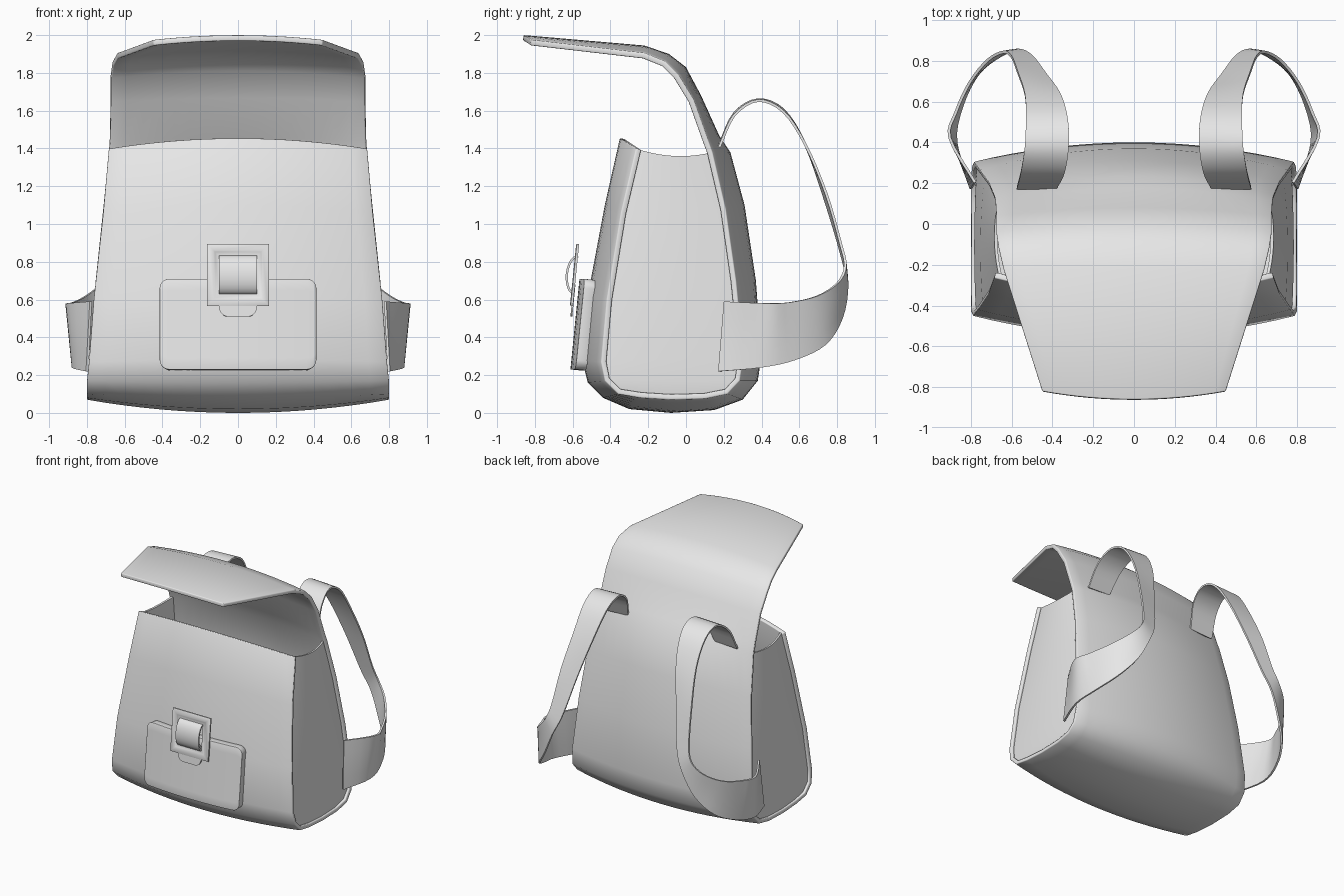
import bpy
import bmesh
from math import sin, cos, pi, radians
from mathutils import Vector

default_cube = bpy.data.objects.get("Cube")
if default_cube:
    bpy.data.objects.remove(default_cube, do_unlink=True)

grey = bpy.data.materials.new("plain_grey")
grey.use_nodes = True
grey.diffuse_color = (0.8, 0.8, 0.8, 1)
grey.node_tree.nodes["Principled BSDF"].inputs["Base Color"].default_value = grey.diffuse_color


def sheet(name, rows, thickness=0.0, bevel=0.0, mirror=False, ring=False):
    """Skin a grid of points, then thicken, round and shade it."""
    bm = bmesh.new()
    grid = [[bm.verts.new(p) for p in row] for row in rows]
    count_rows, count_cols = len(grid), len(grid[0])
    for i in range(count_rows if ring else count_rows - 1):
        below = (i + 1) % count_rows
        for j in range(count_cols if ring else count_cols - 1):
            beside = (j + 1) % count_cols
            bm.faces.new((grid[i][j], grid[below][j], grid[below][beside], grid[i][beside]))
    bmesh.ops.remove_doubles(bm, verts=bm.verts, dist=0.0001)
    if ring:
        bmesh.ops.recalc_face_normals(bm, faces=bm.faces)
    mesh = bpy.data.meshes.new(name)
    bm.to_mesh(mesh)
    bm.free()
    mesh.materials.append(grey)
    obj = bpy.data.objects.new(name, mesh)
    bpy.context.collection.objects.link(obj)
    if mirror:
        modifier = obj.modifiers.new("mirror", 'MIRROR')
        modifier.use_mirror_merge = False
    if thickness:
        modifier = obj.modifiers.new("thickness", 'SOLIDIFY')
        modifier.thickness = thickness
        modifier.offset = -1
    if bevel:
        modifier = obj.modifiers.new("rounded_edges", 'BEVEL')
        modifier.width = bevel
        modifier.segments = 2
        modifier.limit_method = 'ANGLE'
        modifier.angle_limit = radians(60)
    bpy.ops.object.select_all(action='DESELECT')
    obj.select_set(True)
    bpy.context.view_layer.objects.active = obj
    bpy.ops.object.convert(target='MESH')
    bpy.ops.object.shade_smooth_by_angle(angle=radians(48))
    return obj


def smooth_path(points, steps):
    """Catmull-Rom curve through the given points."""
    points = [Vector(p) for p in points]
    padded = [points[0] * 2 - points[1]] + points + [points[-1] * 2 - points[-2]]
    path = []
    for a, b, c, d in zip(padded, padded[1:], padded[2:], padded[3:]):
        for k in range(steps):
            t = k / steps
            path.append(b + (c - a) * (t / 2) + (a * 2 - b * 5 + c * 4 - d) * (t * t / 2)
                        + (b * 3 - a - c * 3 + d) * (t ** 3 / 2))
    return path + [points[-1]]


def rounded_plate(name, half, low, high, radius, depth, thickness, bevel):
    """Upright plate with rounded corners; depth(x, z) gives its front surface."""
    corner = [(half - radius + radius * sin(a), radius * (1 - cos(a)))
              for a in (k * pi / 10 for k in range(6))]
    inner = half - radius
    columns = [(-x, cut) for x, cut in reversed(corner)]
    columns += [(inner * k / 4, 0) for k in range(-3, 4)] + corner
    rows = []
    for k in range(9):
        t = k / 8
        row = []
        for x, cut in columns:
            z = (high - cut) * (1 - t) + (low + cut) * t
            row.append((x, depth(x, z), z))
        rows.append(row)
    return sheet(name, rows, thickness, bevel)


# Wrap: centre (y, z), side edge (y, z), half width; front rim, base, back, flap
wrap = [
    (-.35, 1.455, -.265, 1.4, .685),
    (-.43, 1.1, -.345, 1.06, .715),
    (-.52, .62, -.42, .6, .765),
    (-.55, .28, -.45, .27, .79),
    (-.52, .16, -.43, .17, .8),
    (-.44, .08, -.36, .1, .8),
    (-.3, .02, -.24, .08, .8),
    (-.08, 0, -.08, .07, .8),
    (.15, .015, .1, .075, .8),
    (.3, .07, .22, .1, .8),
    (.38, .17, .285, .17, .795),
    (.4, .3, .305, .3, .785),
    (.37, .7, .265, .7, .755),
    (.31, 1.1, .21, 1.08, .715),
    (.235, 1.38, .14, 1.38, .685),
    (.175, 1.47, .115, 1.45, .68),
    (.08, 1.68, .04, 1.66, .675),
    (0, 1.83, -.04, 1.79, .675),
    (-.09, 1.9, -.11, 1.86, .665),
    (-.22, 1.945, -.22, 1.905, .64),
    (-.86, 2, -.82, 1.975, .45),
]
body_rows = []
for cy, cz, ey, ez, width in wrap:
    row = []
    for k in range(-8, 9):
        u = k / 8
        row.append((width * u, cy + (ey - cy) * u * u, cz + (ez - cz) * u * u))
    body_rows.append(row)
sheet("body_and_flap", body_rows, thickness=.03, bevel=.006)

# Side panels: span from the front edge to the back edge, meeting at the base
panel_rows = []
for i in range(8):
    front, back = wrap[i], wrap[14 - i]
    row = []
    for k in range(11):
        t = k / 10
        swell = 4 * t * (1 - t) * (7 - i) / 7
        y = front[2] + (back[2] - front[2]) * t
        z = front[3] + (back[3] - front[3]) * t - (.03 * swell if i == 0 else 0)
        row.append((front[4] + (back[4] - front[4]) * t - .025 + .025 * swell, y, z))
    panel_rows.append(row)
sheet("side_panels", panel_rows, thickness=.015, mirror=True)

# Shoulder straps: inner edge turns into the lower edge, outer into the upper
inner_edge = [
    (.38, .17, 1.42), (.34, .25, 1.59), (.32, .38, 1.665), (.325, .52, 1.61),
    (.36, .64, 1.42), (.43, .74, 1.14), (.5, .83, .84), (.57, .86, .68),
    (.66, .83, .5), (.77, .74, .36), (.85, .58, .28), (.88, .4, .24), (.805, .17, .22),
]
outer_edge = [
    (.575, .17, 1.41), (.555, .25, 1.58), (.535, .38, 1.66), (.53, .52, 1.6),
    (.535, .64, 1.42), (.57, .75, 1.16), (.6, .825, .9), (.64, .85, .78),
    (.72, .81, .69), (.81, .7, .62), (.88, .55, .585), (.91, .42, .58), (.785, .2, .59),
]
strap_rows = []
for inner, outer in zip(smooth_path(inner_edge, 4), smooth_path(outer_edge, 4)):
    strap_rows.append([outer.lerp(inner, k / 4) for k in range(5)])
sheet("shoulder_straps", strap_rows, thickness=.014, mirror=True)


# Front pocket follows the bow of the body
def pocket_depth(x, z):
    return -.61 + (z - .25) * .1 + .16 * x * x


rounded_plate("front_pocket", .415, .23, .71, .05, pocket_depth, .06, .014)


# Closing tab below the buckle
def tab_depth(x, z):
    return -.612 + (z - .51) * .1


rounded_plate("closing_tab", .1, .51, .68, .05, tab_depth, .01, 0)

# Buckle frame: square loops swept around a flat section
loops = [(.165, 0), (.165, -.012), (.158, -.016), (.13, -.016),
         (.122, -.01), (.1, -.01), (.1, 0)]
frame_rows = []
for half, y in loops:
    frame_rows.append([(-half, y, -half), (half, y, -half), (half, y, half), (-half, y, half)])
buckle = sheet("buckle_frame", frame_rows, ring=True)

# Strap loop arching through the buckle
arch_rows = []
for k in range(13):
    angle = pi * (k / 12 - .5)
    arch_rows.append([(x, -.055 * cos(angle), -.105 * sin(angle)) for x in (-.1, 0, .1)])
arch = sheet("buckle_loop", arch_rows, thickness=.012)

for part in (buckle, arch):
    part.location = (0, -.582, .73)
    part.rotation_euler.x = -.1
